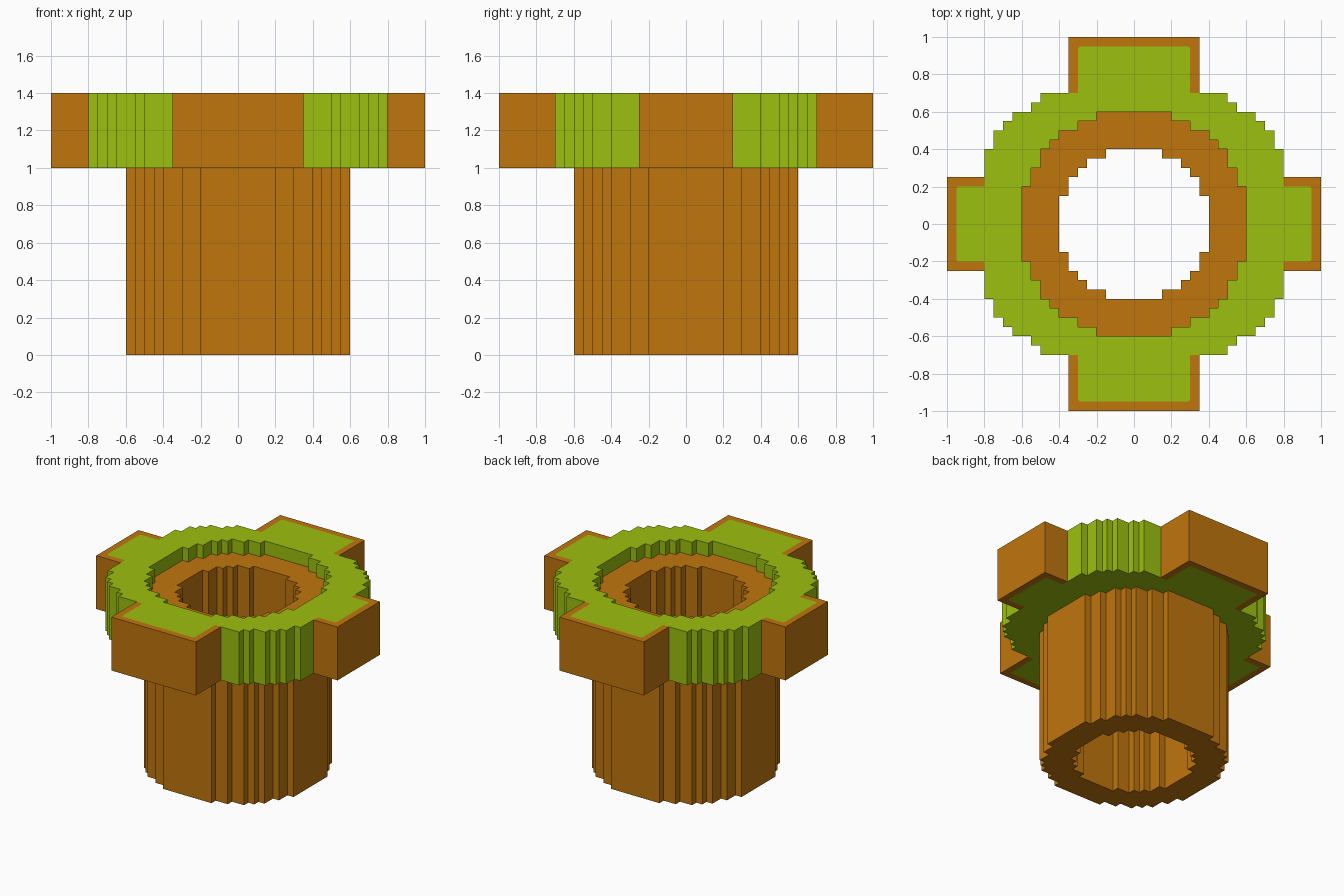
import bpy
import bmesh
import math
from mathutils import Matrix

cube = bpy.data.objects.get("Cube")
if cube:
    bpy.data.objects.remove(cube, do_unlink=True)


def material(name, rgb):
    mat = bpy.data.materials.new(name)
    mat.use_nodes = True
    mat.diffuse_color = (*rgb, 1)
    mat.node_tree.nodes["Principled BSDF"].inputs["Base Color"].default_value = (*rgb, 1)
    return mat


ORANGE = material("burnt orange", (0.53, 0.181, 0.004))
GREEN = material("lime green", (0.335, 0.53, 0.0045))


def stairs(corners):
    """Join outer step corners with the inner corners between them."""
    pts = [corners[0]]
    for (x0, _), (x1, y1) in zip(corners, corners[1:]):
        pts += [(x0, y1), (x1, y1)]
    return pts


def full_loop(quadrant):
    """Mirror a quadrant outline (running from +y to +x) into a closed loop."""
    half = quadrant + [(x, -y) for x, y in reversed(quadrant)]
    return half + [(-x, y) for x, y in reversed(half)]


def prism(name, loops, z0, z1, mat, angle=0):
    """Fill the loops (outline, then holes) and extrude from z0 to z1."""
    bm = bmesh.new()
    edges = []
    for loop in loops:
        vs = [bm.verts.new((x, y, z0)) for x, y in loop]
        edges += [bm.edges.new((a, b)) for a, b in zip(vs, vs[1:] + vs[:1])]
    bmesh.ops.triangle_fill(bm, use_beauty=True, edges=edges, normal=(0, 0, 1))
    ext = bmesh.ops.extrude_face_region(bm, geom=bm.faces[:], use_keep_orig=True)
    top = [v for v in ext["geom"] if isinstance(v, bmesh.types.BMVert)]
    bmesh.ops.translate(bm, verts=top, vec=(0, 0, z1 - z0))
    bmesh.ops.recalc_face_normals(bm, faces=bm.faces[:])
    bm.transform(Matrix.Rotation(angle, 4, "Z"))
    mesh = bpy.data.meshes.new(name)
    bm.to_mesh(mesh)
    bm.free()
    mesh.materials.append(mat)
    obj = bpy.data.objects.new(name, mesh)
    bpy.context.collection.objects.link(obj)
    return obj


# Stepped round outlines
bore = full_loop(stairs([(.15, .4), (.25, .35), (.3, .3), (.35, .25), (.4, .15)]))
wall = full_loop(stairs([(.2, .6), (.3, .55), (.4, .5), (.45, .45),
                         (.5, .4), (.55, .3), (.6, .2)]))
rim = full_loop([(.29, .95), (.3, .94), (.3, .7)]
                + stairs([(.5, .7), (.55, .65), (.65, .6), (.7, .55), (.75, .5), (.8, .4)])
                + [(.8, .2), (.94, .2), (.95, .19)])

# Hollow tube, its top sunk a little below the collar
prism("tube", [wall, bore], 0, 1.3, ORANGE)

# Collar with four lugs
prism("collar", [rim, wall], 1.0, 1.4, GREEN)

# U-shaped frames around the lugs: half width, inner end, turn
for name, w, s, turn in (("back_lug_frame", .35, .7, 0), ("right_lug_frame", .25, .8, 1),
                         ("front_lug_frame", .35, .7, 2), ("left_lug_frame", .25, .8, 3)):
    side = [(w - .06, .95), (w - .05, .94), (w - .05, s), (w, s), (w, 1)]
    frame = side + [(-x, y) for x, y in reversed(side)]
    prism(name, [frame], 1.0, 1.4, ORANGE, turn * math.pi / 2)
